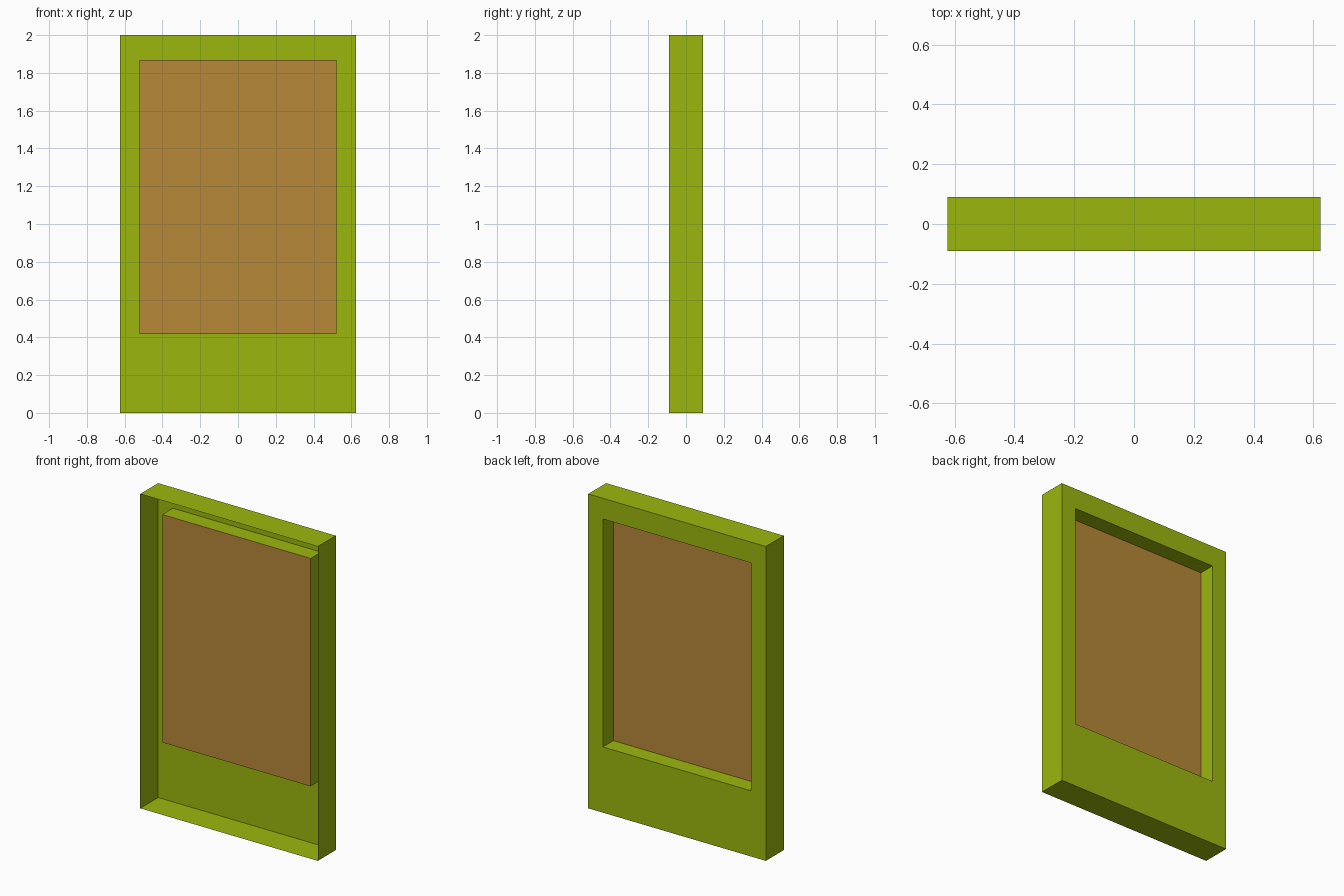
import bpy, bmesh

if "Cube" in bpy.data.objects:
    bpy.data.objects.remove(bpy.data.objects["Cube"])


def material(name, color):
    m = bpy.data.materials.new(name)
    m.diffuse_color = (*color, 1)
    m.use_nodes = True
    m.node_tree.nodes["Principled BSDF"].inputs["Base Color"].default_value = m.diffuse_color
    return m


def ring(bm, half_w, z0, z1, y):
    corners = ((-half_w, z0), (half_w, z0), (half_w, z1), (-half_w, z1))
    return [bm.verts.new((x, y, z)) for x, z in corners]


def finish(bm, name, mat):
    mesh = bpy.data.meshes.new(name)
    bm.to_mesh(mesh)
    bm.free()
    mesh.materials.append(mat)
    obj = bpy.data.objects.new(name, mesh)
    bpy.context.collection.objects.link(obj)
    return obj


OUTER = (0.625, 0.0, 2.0)
INNER = (0.522, 0.418, 1.868)
FRONT, BACK, PANEL_Y = -0.09, 0.09, -0.015

green = material("green", (0.33, 0.47, 0.004))
brown = material("brown", (0.47, 0.25, 0.04))

# Thin frame shell: open front, outer walls, back border, recess walls
bm = bmesh.new()
rings = [ring(bm, *OUTER, FRONT), ring(bm, *OUTER, BACK),
         ring(bm, *INNER, BACK), ring(bm, *INNER, PANEL_Y)]
for a, b in zip(rings, rings[1:]):
    for i in range(4):
        j = (i + 1) % 4
        bm.faces.new((a[i], a[j], b[j], b[i]))
finish(bm, "frame_shell", green)

# Recessed panel closing the inner opening, facing the back
bm = bmesh.new()
bm.faces.new(reversed(ring(bm, *INNER, PANEL_Y)))
finish(bm, "recessed_panel", brown)
